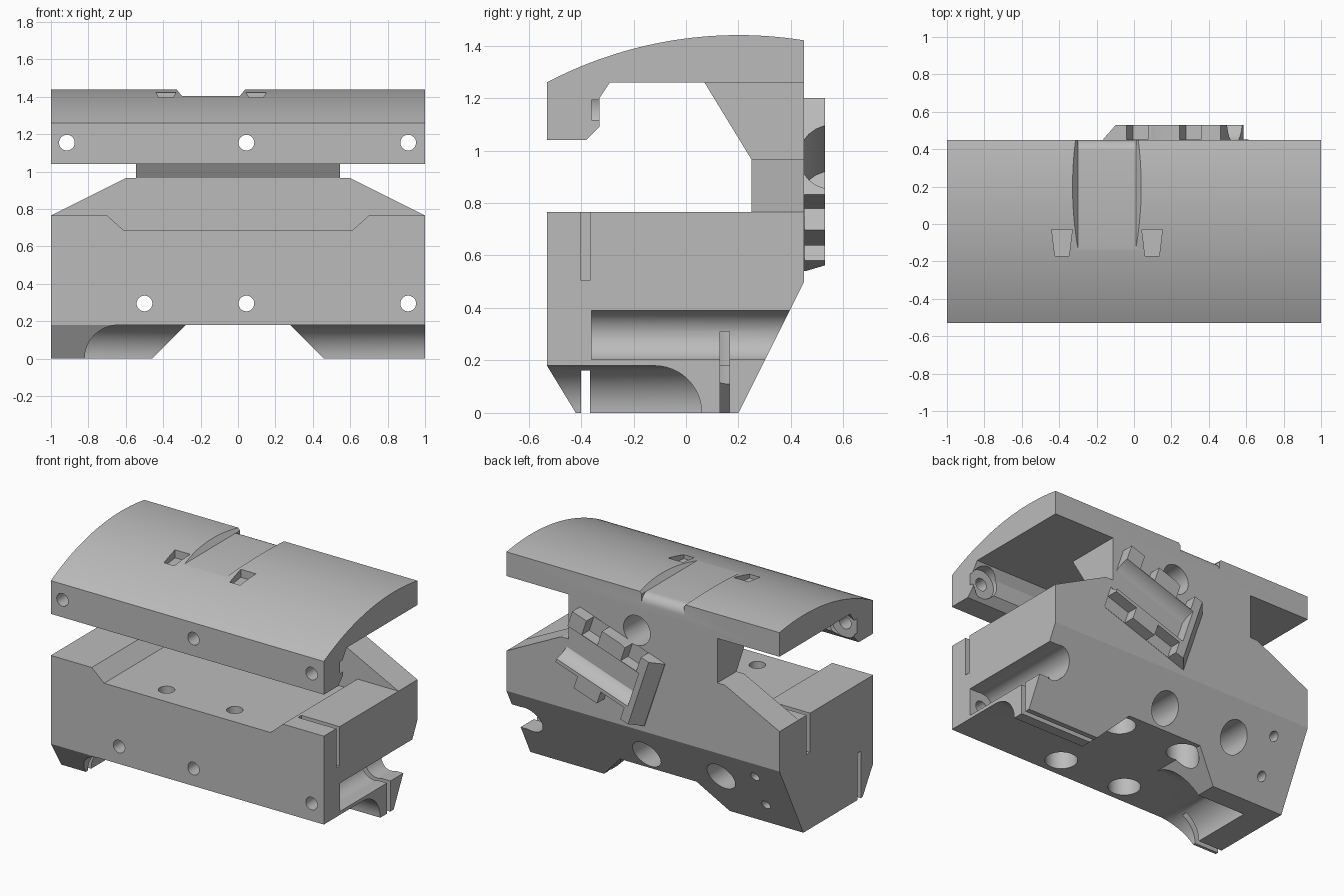
import bpy, bmesh, math
from mathutils import Matrix

if "Cube" in bpy.data.objects:
    bpy.data.objects.remove(bpy.data.objects["Cube"])

grey = bpy.data.materials.new("light grey")
grey.diffuse_color = (0.5, 0.5, 0.5, 1)
grey.use_nodes = True
grey.node_tree.nodes["Principled BSDF"].inputs["Base Color"].default_value = grey.diffuse_color


def prism(name, axis, pts, a, b):
    """Extrude a 2D outline along an axis (X: y,z  Y: x,z  Z: x,y)."""
    place = {'X': lambda p, t: (t, p[0], p[1]),
             'Y': lambda p, t: (p[0], t, p[1]),
             'Z': lambda p, t: (p[0], p[1], t)}[axis]
    bm = bmesh.new()
    lo = [bm.verts.new(place(p, a)) for p in pts]
    hi = [bm.verts.new(place(p, b)) for p in pts]
    n = len(pts)
    bm.faces.new(lo)
    bm.faces.new(hi[::-1])
    for i in range(n):
        bm.faces.new((lo[i], lo[(i + 1) % n], hi[(i + 1) % n], hi[i]))
    bmesh.ops.recalc_face_normals(bm, faces=bm.faces)
    mesh = bpy.data.meshes.new(name)
    bm.to_mesh(mesh)
    bm.free()
    mesh.materials.append(grey)
    ob = bpy.data.objects.new(name, mesh)
    bpy.context.collection.objects.link(ob)
    return ob


def arc(cx, cy, r, a0, a1, n=12):
    return [(cx + r * math.cos(math.radians(a0 + (a1 - a0) * i / n)),
             cy + r * math.sin(math.radians(a0 + (a1 - a0) * i / n))) for i in range(n + 1)]


def rect(x0, y0, x1, y1):
    return [(x0, y0), (x1, y0), (x1, y1), (x0, y1)]


def combine(ob, tool, op='DIFFERENCE'):
    mod = ob.modifiers.new("bool", 'BOOLEAN')
    mod.operation, mod.object, mod.solver = op, tool, 'EXACT'
    bpy.context.view_layer.objects.active = ob
    bpy.ops.object.modifier_apply(modifier=mod.name)
    bpy.data.objects.remove(tool)


def cut(ob, axis, pts, a, b):
    combine(ob, prism("cutter", axis, pts, a, b))


def hole(ob, axis, x, y, r, a, b):
    cut(ob, axis, arc(x, y, r, 0, 360 * 31 / 32, 31), a, b)


# Lower block with chamfered front and back bottom edges
body = prism("clamp_body", 'X', [(-.53, .18), (-.53, .765), (.45, .765), (.45, .5),
                                 (.2, 0), (-.42, 0)], -1, 1)
# Sloping back wall
combine(body, prism("wall", 'Y', [(-1, .6), (-1, .765), (-.6, .965), (.6, .965),
                                  (1, .765), (1, .6)], .25, .45), 'UNION')
# Recessed floor between the raised ends
cut(body, 'Y', [(-.61, .685), (.61, .685), (.70, .765), (.70, .9), (-.70, .9), (-.70, .765)],
    -.7, .25)
# Neck with leaning front
combine(body, prism("neck", 'X', [(.45, .9), (.25, .9), (.25, .965), (.07, 1.26),
                                  (.07, 1.3), (.45, 1.3)], -.545, .545), 'UNION')
# Upper jaw with arched top and front lip
R = 1.57
crown = [(y, 1.44 - R + math.sqrt(R * R - (y - .2) ** 2))
         for y in [.45 - .98 * i / 28 for i in range(29)]]
combine(body, prism("jaw", 'X', crown + [(-.53, 1.04), (-.38, 1.04), (-.33, 1.09), (-.33, 1.2),
                                         (-.29, 1.26), (.45, 1.26)], -1, 1), 'UNION')

# Channel between the feet, then the filleted clearance in front of them
cut(body, 'Y', [(-.48, -.02), (.48, -.02), (.28, .18), (-.28, .18)], -1, 1)
clearance = prism("clearance", 'X', [(-.7, .18), (-.7, -.02), (.06, -.02)]
                  + arc(-.12, 0, .18, 0, 90), -.9, 1.1)
combine(clearance, prism("side_fillet", 'Y', [(1.05, .25), (1.05, -.05), (-.82, -.05)]
                         + arc(-.64, 0, .18, 180, 90) + [(-.64, .25)], -.65, .5), 'INTERSECT')
combine(body, clearance)

# Horizontal bolt holes with counterbores: jaw row and body row
for xs, z in (((-.915, .045, .91), 1.155), ((-.5, .045, .91), .295)):
    for x in xs:
        hole(body, 'Y', x, z, .042, -.7, .7)
        hole(body, 'Y', x, z, .098, -.36, .7)
# Right-hand counterbore opens to the side
cut(body, 'X', rect(-.36, .203, .7, .39), .91, 1.1)
# Vertical bolt holes counterbored from below
for x in (-.25, .25):
    for y in (-.39, .16):
        hole(body, 'Z', x, y, .05, .1, .85)
        hole(body, 'Z', x, y, .1, -.1, .5)
# Small blind holes in the back slope
for z in (.155, .385):
    hole(body, 'Y', -.78, z, .03, .05, .7)
# Thin end slits, upper and lower
cut(body, 'X', rect(-.4, .505, -.365, .9), .72, 1.1)
cut(body, 'X', rect(.13, -.1, .165, .31), .25, 1.1)
cut(body, 'X', rect(.13, .505, .165, .9), -1.1, -.72)
cut(body, 'X', rect(-.4, -.1, -.365, .31), -1.1, -.72)

# Cable groove across the crown with rounded back edge
cut(body, 'Y', [(-.30, 1.405), (.01, 1.405), (.055, 1.46), (-.345, 1.46)], -.5, .6)
cut(body, 'X', arc(.39, 1.345, .06, 90, 0, 8) + [(.5, 1.345), (.5, 1.42), (.39, 1.42)], -.30, .01)
# Tapered tie pockets beside the groove
for c in (-.385, .097):
    cut(body, 'Z', [(c - .055, -.03), (c + .055, -.03), (c + .038, -.17), (c - .038, -.17)],
        1.37, 1.6)

# Tilted cable cradle on the back: chamfered plate, half-pipe, finger notches
cradle = prism("cable_cradle", 'Z', [(-.33, .44), (-.33, .455), (-.26, .53), (.33, .53),
                                     (.33, .44)], -.237, .237)
cut(cradle, 'X', arc(.56, 0, .13, 0, 345, 23), -.22, .5)
for x0, x1, z0, z1 in ((.10, .22, .13, .4), (-.2, -.08, .13, .4),
                       (.16, .4, -.4, -.15), (-.2, -.02, -.4, -.15)):
    cut(cradle, 'Z', rect(x0, .452, x1, .7), z0, z1)
cradle.data.transform(Matrix.Translation((.225, 0, .87))
                      @ Matrix.Rotation(math.radians(-18.6), 4, 'Y'))
hole(cradle, 'Y', .045, 1.155, .098, .3, .7)

# Smooth curved walls, keep edges sharp
for ob in (body, cradle):
    bpy.ops.object.select_all(action='DESELECT')
    ob.select_set(True)
    bpy.context.view_layer.objects.active = ob
    bpy.ops.object.shade_smooth_by_angle(angle=math.radians(25))
